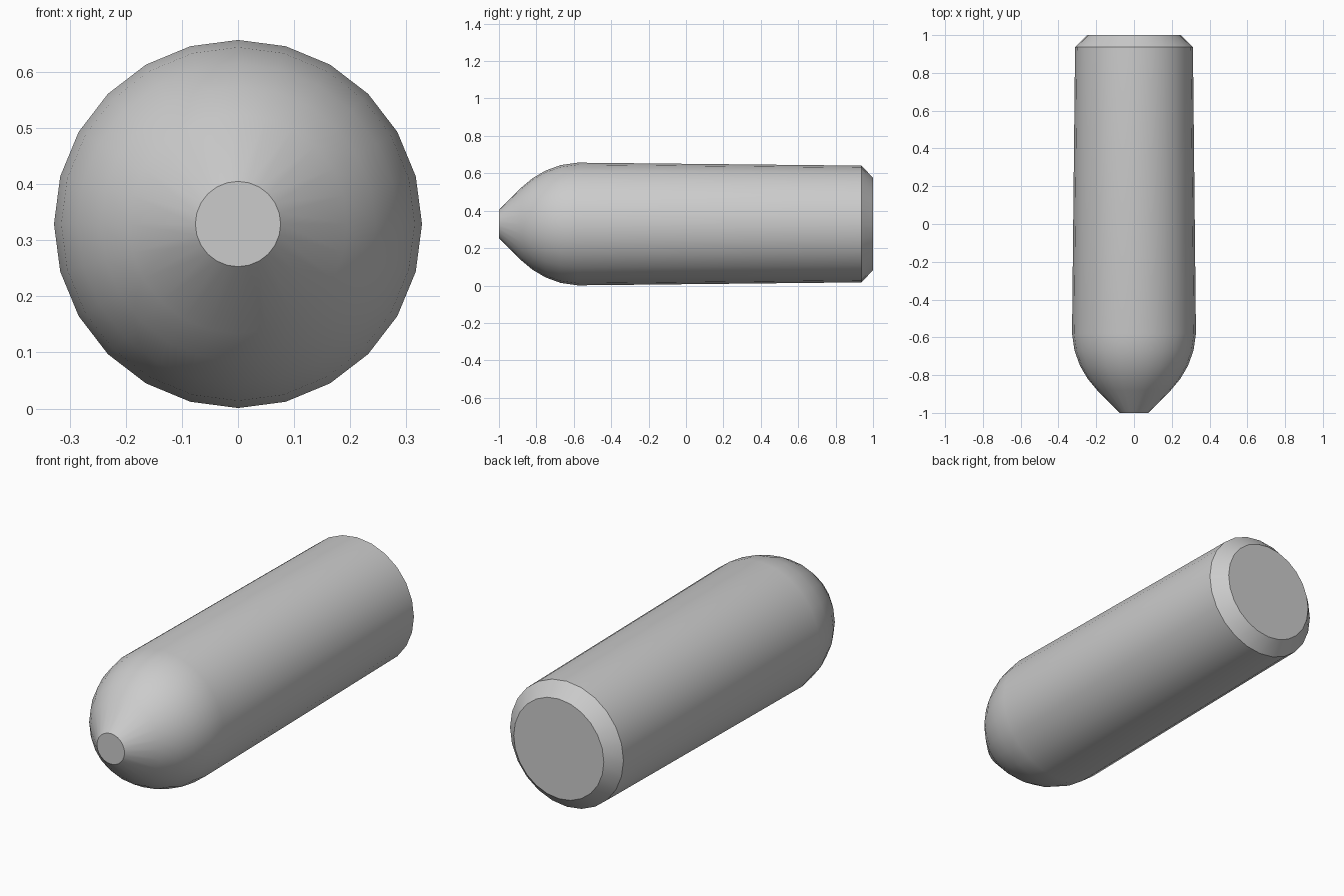
import bpy, bmesh, math

cube = bpy.data.objects.get("Cube")
if cube:
    bpy.data.objects.remove(cube, do_unlink=True)

SIDES = 24
AXIS_Z = 0.329

# (y, radius) from blunt nose tip to chamfered tail
PROFILE = [(-1.0, 0.076), (-0.88, 0.195), (-0.82, 0.245), (-0.75, 0.286),
           (-0.67, 0.315), (-0.58, 0.328), (0.937, 0.312), (1.0, 0.248)]

# Plain grey material
grey = bpy.data.materials.new("light grey")
grey.use_nodes = True
color = (0.6, 0.6, 0.6, 1.0)
grey.diffuse_color = color
grey.node_tree.nodes["Principled BSDF"].inputs["Base Color"].default_value = color

# Turned body: one ring per profile point, bridged, with flat end caps
bm = bmesh.new()
rings = []
for y, r in PROFILE:
    angles = [2 * math.pi * i / SIDES for i in range(SIDES)]
    rings.append([bm.verts.new((r * math.sin(a), y, AXIS_Z + r * math.cos(a)))
                  for a in angles])
for a, b in zip(rings, rings[1:]):
    for i in range(SIDES):
        j = (i + 1) % SIDES
        bm.faces.new((a[i], a[j], b[j], b[i]))
bm.faces.new(rings[0])
bm.faces.new(rings[-1])
bmesh.ops.recalc_face_normals(bm, faces=bm.faces)

mesh = bpy.data.meshes.new("round_nosed_pin")
bm.to_mesh(mesh)
bm.free()
mesh.materials.append(grey)
pin = bpy.data.objects.new("round_nosed_pin", mesh)
bpy.context.collection.objects.link(pin)

# Smooth sides with crisp chamfer and cap edges
bpy.ops.object.select_all(action='DESELECT')
pin.select_set(True)
bpy.context.view_layer.objects.active = pin
bpy.ops.object.shade_smooth_by_angle(angle=math.radians(30))
